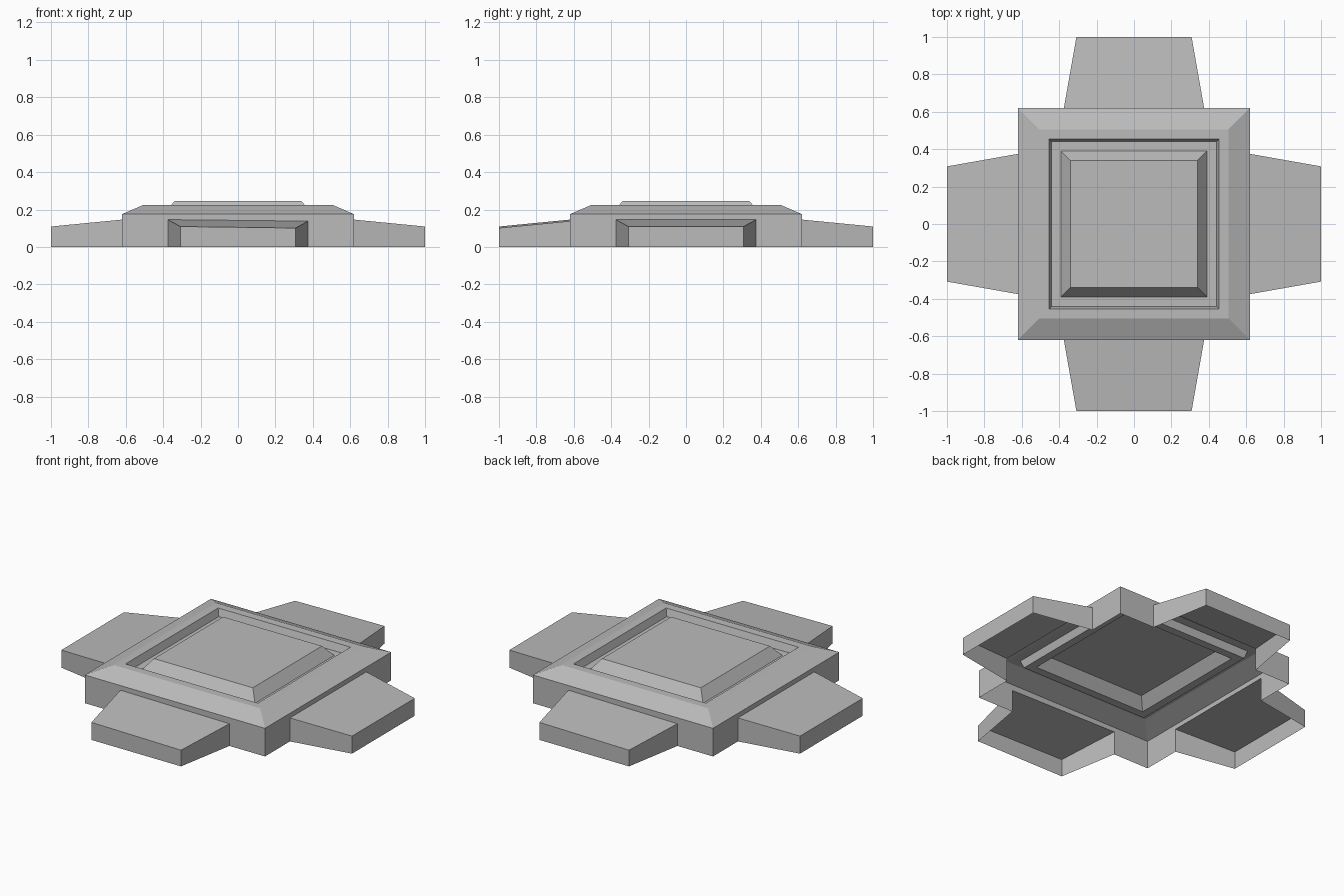
import bpy
import bmesh
from math import pi
from mathutils import Matrix, Vector

cube = bpy.data.objects.get("Cube")
if cube:
    bpy.data.objects.remove(cube, do_unlink=True)

grey = bpy.data.materials.new("stone_grey")
grey.use_nodes = True
COLOUR = (0.5, 0.5, 0.5, 1)
grey.diffuse_color = COLOUR
grey.node_tree.nodes["Principled BSDF"].inputs["Base Color"].default_value = COLOUR


def make_object(name, bm):
    """Turn a finished bmesh into a flat shaded grey object."""
    mesh = bpy.data.meshes.new(name)
    bm.to_mesh(mesh)
    bm.free()
    mesh.materials.append(grey)
    obj = bpy.data.objects.new(name, mesh)
    bpy.context.collection.objects.link(obj)


def add_faces(bm, points, faces, turn):
    verts = [bm.verts.new(turn @ Vector(p)) for p in points]
    for f in faces:
        bm.faces.new([verts[i] for i in f])


# Square rings of the roof: half width and height, from outside to inside
BODY, EAVE = 0.62, 0.175
rings = [(BODY, EAVE), (0.505, 0.225), (0.455, 0.225),
         (0.44, 0.181), (0.39, 0.181), (0.34, 0.245)]


def loft_rings(name, profile, capped):
    bm = bmesh.new()
    loops = [[bm.verts.new((sx * r, sy * r, z))
              for sx, sy in ((-1, -1), (1, -1), (1, 1), (-1, 1))]
             for r, z in profile]
    for low, high in zip(loops, loops[1:]):
        for i in range(4):
            j = (i + 1) % 4
            bm.faces.new((low[i], low[j], high[j], high[i]))
    if capped:
        bm.faces.new(loops[-1])
    make_object(name, bm)


# Sloped frame with its groove, then the raised centre panel
loft_rings("roof_frame", rings[:5], False)
loft_rings("raised_panel", rings[4:], True)

# Four sides: a wall with an opening, and a hollow tapered arm in front of it
INNER, OUTER, TIP = 0.375, 0.308, 1.0
for k, side in enumerate(("front", "left", "back", "right")):
    turn = Matrix.Rotation(k * pi / 2, 3, 'Z')
    tilt = 0.008 if k % 2 == 0 else 0.0
    near_a, near_b = 0.146, 0.146 - tilt
    far_a, far_b = 0.109, 0.109 - tilt

    wall = bmesh.new()
    outline = [(-BODY, 0), (-INNER, 0), (-INNER, near_a), (INNER, near_b),
               (INNER, 0), (BODY, 0), (BODY, EAVE), (-BODY, EAVE)]
    add_faces(wall, [(u, -BODY, z) for u, z in outline],
              [(0, 1, 2, 7), (2, 3, 6, 7), (3, 4, 5, 6)], turn)
    make_object(side + "_wall", wall)

    arm = bmesh.new()
    points = [(-INNER, -BODY, 0), (-OUTER, -TIP, 0),
              (OUTER, -TIP, 0), (INNER, -BODY, 0),
              (-INNER, -BODY, near_a), (-OUTER, -TIP, far_a),
              (OUTER, -TIP, far_b), (INNER, -BODY, near_b)]
    add_faces(arm, points,
              [(0, 1, 5, 4), (1, 2, 6, 5), (2, 3, 7, 6), (4, 5, 6, 7)], turn)
    make_object(side + "_arm", arm)
